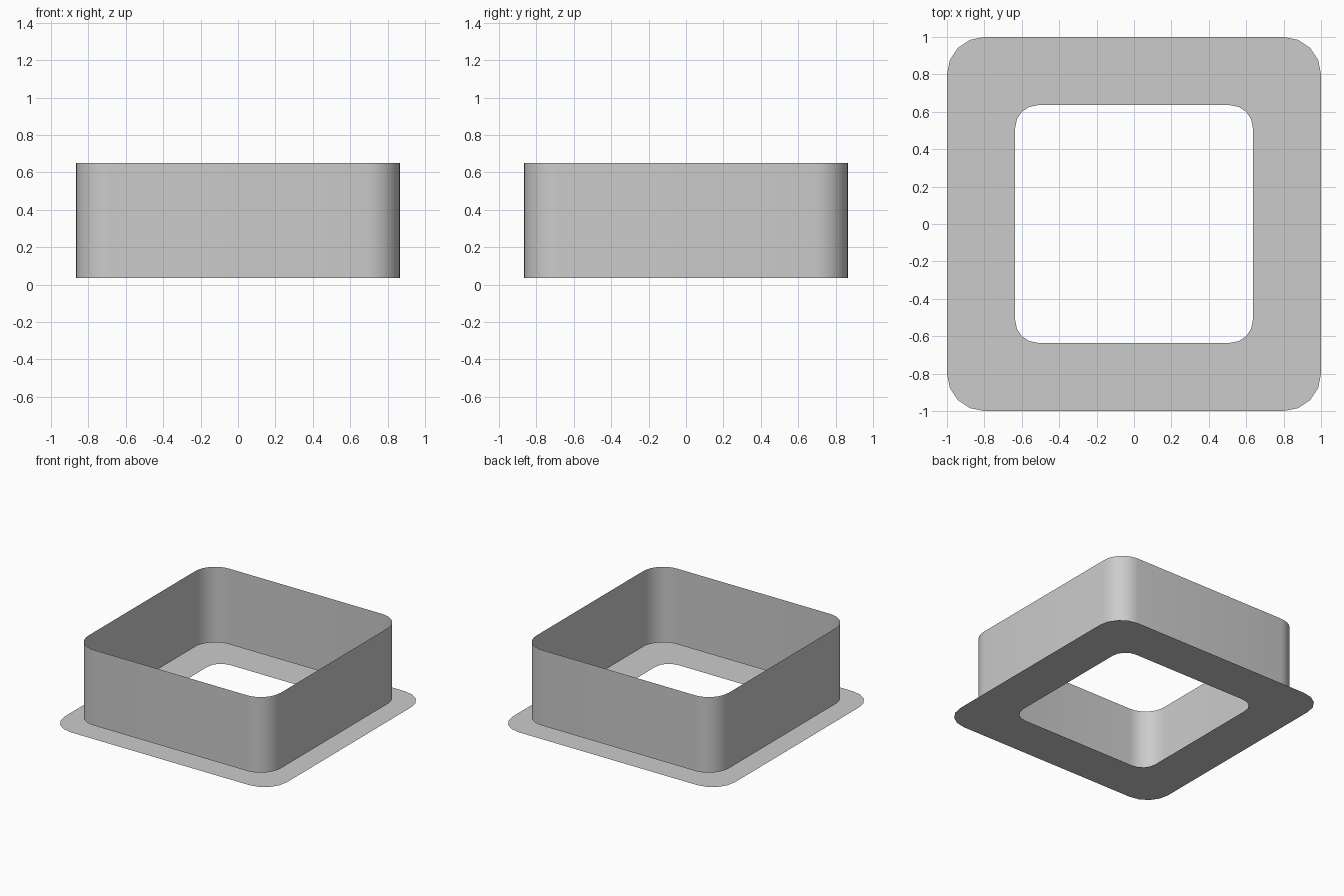
import bpy, bmesh
from math import sin, cos, pi

cube = bpy.data.objects.get("Cube")
if cube:
    bpy.data.objects.remove(cube, do_unlink=True)

grey = bpy.data.materials.new("light_grey")
grey.use_nodes = True
colour = (0.6, 0.6, 0.6, 1)
grey.diffuse_color = colour
grey.node_tree.nodes["Principled BSDF"].inputs["Base Color"].default_value = colour


def rounded_square(half, radius, z, steps):
    """Points of a square outline with rounded corners."""
    points = []
    for corner in range(4):
        mid = pi / 4 + corner * pi / 2
        cx = (half - radius) * (1 if cos(mid) > 0 else -1)
        cy = (half - radius) * (1 if sin(mid) > 0 else -1)
        for i in range(steps + 1):
            a = corner * pi / 2 + i / steps * pi / 2
            points.append((cx + radius * cos(a), cy + radius * sin(a), z))
    return points


def band(name, lower, upper):
    """Single-skin strip of faces joining two closed outlines."""
    bm = bmesh.new()
    a = [bm.verts.new(p) for p in lower]
    b = [bm.verts.new(p) for p in upper]
    n = len(a)
    for i in range(n):
        j = (i + 1) % n
        bm.faces.new((a[i], a[j], b[j], b[i]))
    mesh = bpy.data.meshes.new(name)
    bm.to_mesh(mesh)
    bm.free()
    mesh.materials.append(grey)
    obj = bpy.data.objects.new(name, mesh)
    bpy.context.collection.objects.link(obj)
    return obj


# Flat base frame with a square opening
band("base_frame", rounded_square(1, 0.2, 0, 4), rounded_square(0.635, 0.12, 0, 4))

# Thin upright wall, just clear of the frame
wall = band("wall", rounded_square(0.867, 0.18, 0.035, 8),
            rounded_square(0.867, 0.18, 0.65, 8))
wall.data.shade_smooth()
